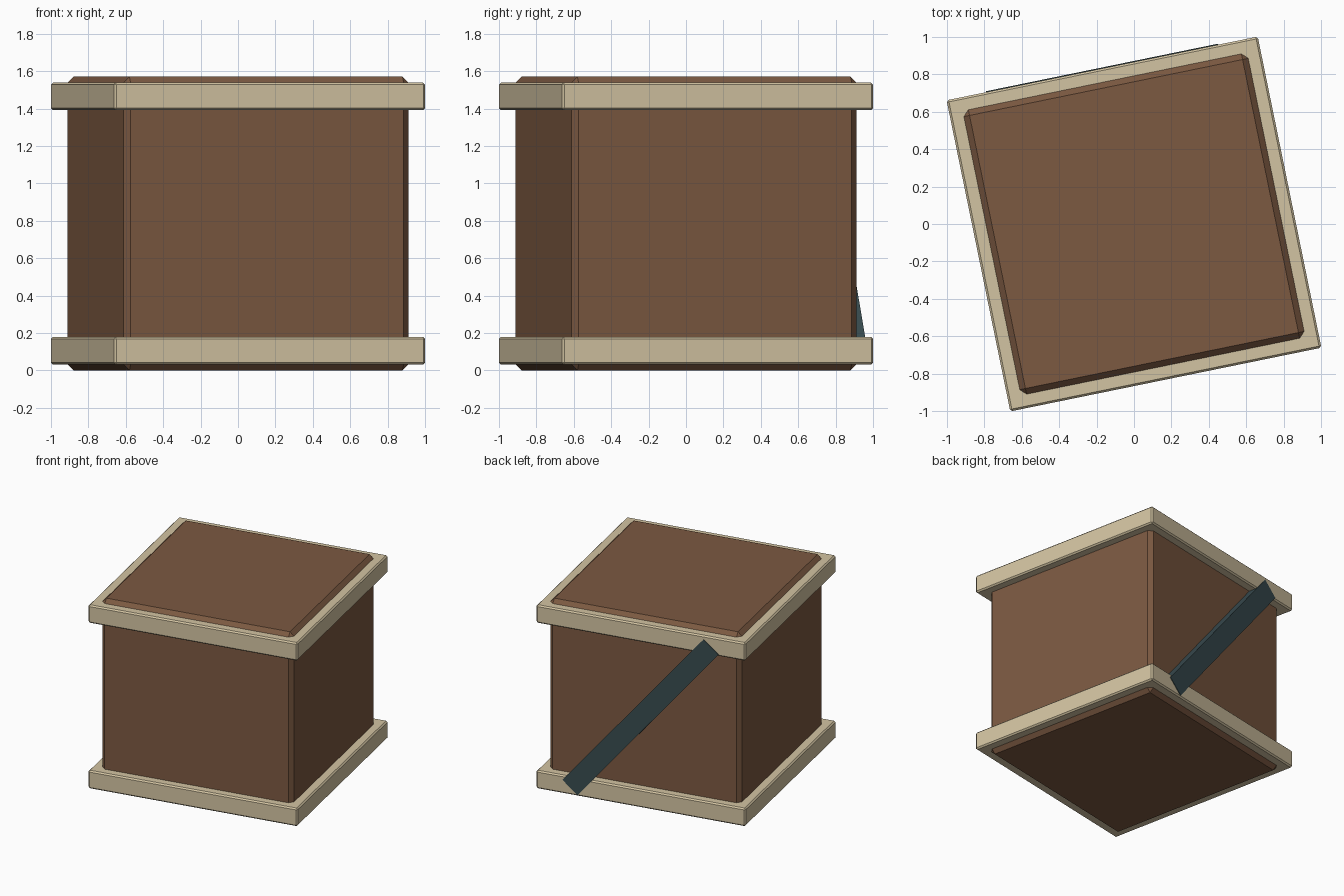
import bpy
from math import radians
from mathutils import Matrix

if "Cube" in bpy.data.objects:
    bpy.data.objects.remove(bpy.data.objects["Cube"])

TURN = Matrix.Rotation(radians(11.57), 4, 'Z')   # whole crate is turned on the ground


def material(name, rgb):
    m = bpy.data.materials.new(name)
    m.diffuse_color = (*rgb, 1)
    m.use_nodes = True
    m.node_tree.nodes["Principled BSDF"].inputs["Base Color"].default_value = m.diffuse_color
    return m


def box(name, size, centre, mat, bevel=0.0, tilt=0.0):
    bpy.ops.mesh.primitive_cube_add(size=1)
    ob = bpy.context.object
    ob.name = name
    ob.data.transform(Matrix.Diagonal((*size, 1)))
    ob.matrix_world = TURN @ Matrix.Translation(centre) @ Matrix.Rotation(tilt, 4, 'Y')
    ob.data.materials.append(mat)
    if bevel:
        mod = ob.modifiers.new("chamfer", 'BEVEL')
        mod.width = bevel
        mod.segments = 1
    return ob


wood = material("brown_wood", (0.2, 0.1, 0.053))
pale = material("pale_trim", (0.65, 0.55, 0.36))
dark = material("dark_teal", (0.04, 0.072, 0.08))

# Chamfered crate body
box("crate_body", (1.556, 1.556, 1.57), (0, 0, 0.785), wood, 0.033)

# Pale bands near the bottom and the top
for name, z in (("bottom_band", 0.105), ("top_band", 1.465)):
    box(name, (1.698, 1.698, 0.148), (0, 0, z), pale, 0.011)

# Diagonal brace on the back only, just proud of the bands
box("back_brace", (1.78, 0.085, 0.16), (0, 0.8115, 0.775), dark, tilt=radians(50))
